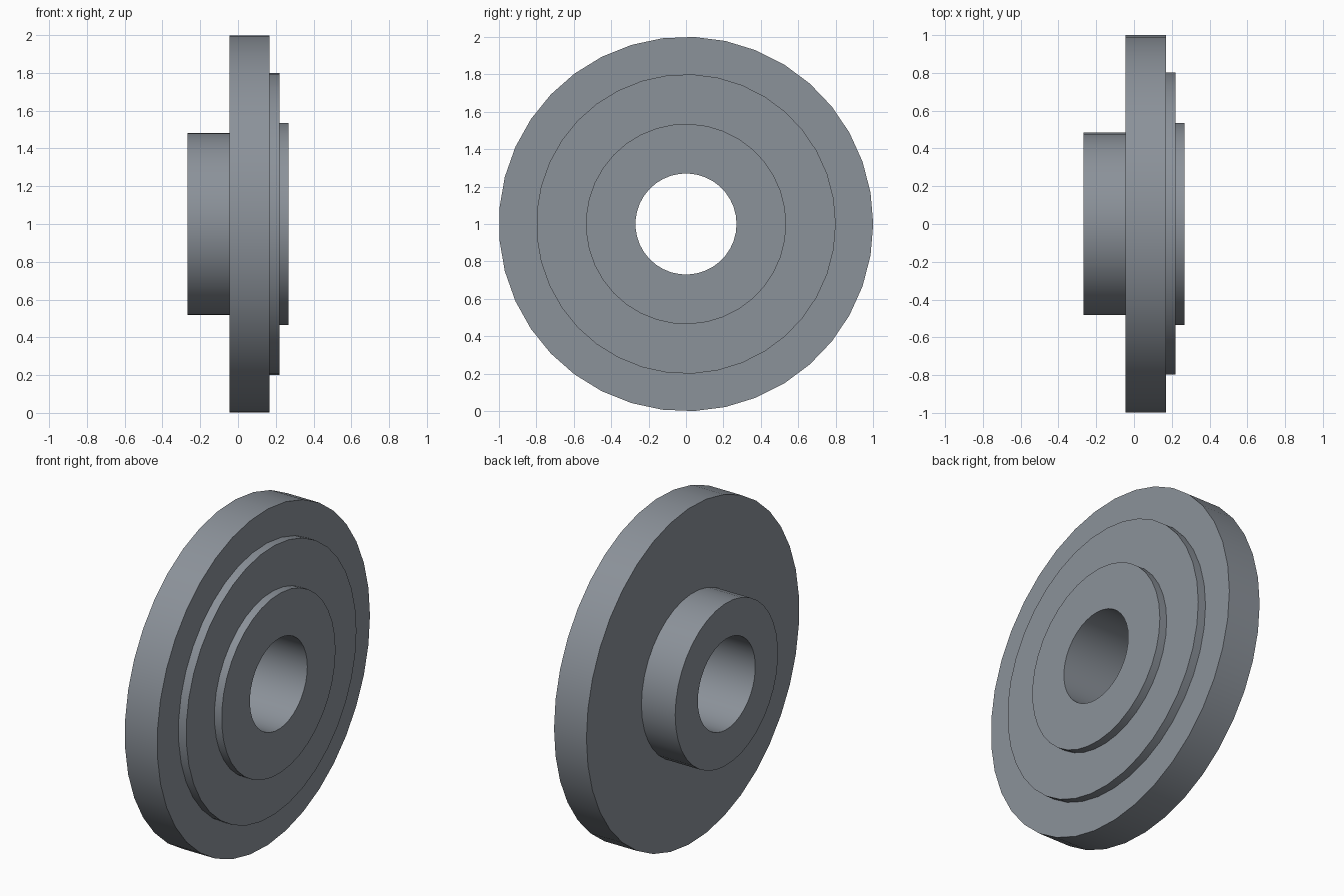
import bpy, bmesh, math

if "Cube" in bpy.data.objects:
    bpy.data.objects.remove(bpy.data.objects["Cube"])

SIDES = 37

# Stepped half-profile: (x position, radius), closed loop around the x axis
PROFILE = [(-0.267, 0.27), (-0.267, 0.483), (-0.045, 0.483), (-0.045, 1.0),
           (0.168, 1.0), (0.168, 0.80), (0.219, 0.80), (0.219, 0.535),
           (0.267, 0.535), (0.267, 0.27)]


def lathe_x(name, profile, sides, height):
    bm = bmesh.new()
    rings = []
    for i in range(sides):
        a = 2 * math.pi * i / sides
        rings.append([bm.verts.new((x, r * math.cos(a), height + r * math.sin(a)))
                      for x, r in profile])
    n = len(profile)
    for i in range(sides):
        p, q = rings[i], rings[(i + 1) % sides]
        for j in range(n):
            k = (j + 1) % n
            bm.faces.new((p[j], q[j], q[k], p[k]))
    bmesh.ops.recalc_face_normals(bm, faces=bm.faces[:])
    mesh = bpy.data.meshes.new(name)
    bm.to_mesh(mesh)
    bm.free()
    obj = bpy.data.objects.new(name, mesh)
    bpy.context.collection.objects.link(obj)
    return obj


# Flanged hub with raised steps and a through bore
hub = lathe_x("flanged_hub", PROFILE, SIDES, 1.0)
bpy.context.view_layer.objects.active = hub
hub.select_set(True)
bpy.ops.object.shade_smooth_by_angle(angle=math.radians(30))

# Dark bluish steel
steel = bpy.data.materials.new("dark_steel")
steel.diffuse_color = (0.26, 0.287, 0.322, 1.0)
steel.use_nodes = True
steel.node_tree.nodes["Principled BSDF"].inputs["Base Color"].default_value = steel.diffuse_color
hub.data.materials.append(steel)
